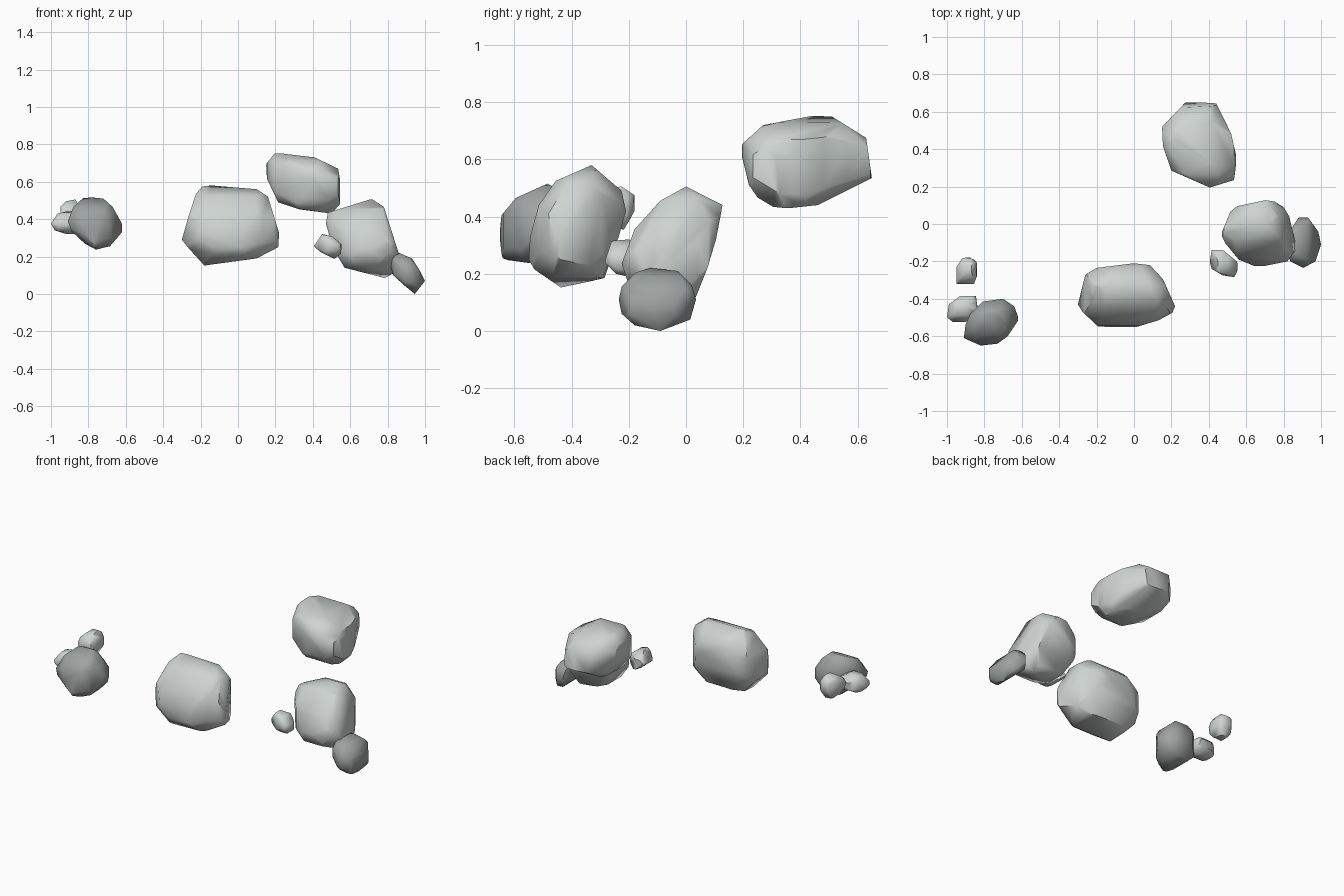
import bpy, bmesh, math
from mathutils import Vector
from mathutils.geometry import convex_hull_2d


def stone(name, rgb):
    m = bpy.data.materials.new(name)
    m.diffuse_color = (*rgb, 1)
    return m


LIGHT = stone("light_stone", (0.62, 0.66, 0.645))
DARK = stone("dark_stone", (0.34, 0.365, 0.36))


def cut(bm, co, no):
    """Slice off everything beyond a plane and cap the opening."""
    r = bmesh.ops.bisect_plane(bm, geom=bm.verts[:] + bm.edges[:] + bm.faces[:], dist=1e-6,
                               plane_co=co, plane_no=no, clear_outer=True)
    edges = [e for e in r['geom_cut'] if isinstance(e, bmesh.types.BMEdge) and e.is_boundary]
    if edges:
        bmesh.ops.edgenet_fill(bm, edges=edges)


def rock(name, mat, front, side, top, k=0.855):
    """Chisel a block to its front (x,z), side (y,z) and top (x,y) outlines."""
    bm = bmesh.new()
    bmesh.ops.create_cube(bm, size=4)
    for pts, (a, b) in ((front, (0, 2)), (side, (1, 2)), (top, (0, 1))):
        ring = [Vector(pts[i]) for i in convex_hull_2d(pts)]
        mid = sum(ring, Vector((0, 0))) / len(ring)
        for p, q in zip(ring, ring[1:] + ring[:1]):
            d = q - p
            n2 = Vector((d.y, -d.x)).normalized()
            if n2.dot(p - mid) < 0:
                n2 = -n2
            co, no = Vector((0, 0, 0)), Vector((0, 0, 0))
            co[a], co[b], no[a], no[b] = p.x, p.y, n2.x, n2.y
            cut(bm, co, no)
    # knock off the eight leftover corners
    lo = Vector([min(v.co[i] for v in bm.verts) for i in range(3)])
    hi = Vector([max(v.co[i] for v in bm.verts) for i in range(3)])
    c, s = (lo + hi) / 2, hi - lo
    planes = []
    for sx in (-1, 1):
        for sy in (-1, 1):
            for sz in (-1, 1):
                n = Vector((sx / s.x, sy / s.y, sz / s.z)).normalized()
                reach = max((v.co - c).dot(n) for v in bm.verts)
                planes.append((c + n * reach * k, n))
    for co, n in planes:
        cut(bm, co, n)
    # clean closed shell
    pts = [v.co.copy() for v in bm.verts]
    bm.free()
    bm = bmesh.new()
    for p in pts:
        bm.verts.new(p)
    bmesh.ops.remove_doubles(bm, verts=bm.verts, dist=0.012)
    r = bmesh.ops.convex_hull(bm, input=bm.verts[:])
    junk = {g for g in r['geom_interior'] + r['geom_unused'] if isinstance(g, bmesh.types.BMVert)}
    bmesh.ops.delete(bm, geom=list(junk), context='VERTS')
    bmesh.ops.recalc_face_normals(bm, faces=bm.faces[:])
    me = bpy.data.meshes.new(name)
    bm.to_mesh(me)
    bm.free()
    me.materials.append(mat)
    ob = bpy.data.objects.new(name, me)
    bpy.context.collection.objects.link(ob)
    bpy.ops.object.select_all(action='DESELECT')
    ob.select_set(True)
    bpy.context.view_layer.objects.active = ob
    bpy.ops.object.shade_smooth_by_angle(angle=math.radians(52))


# large rocks
rock("centre_rock", LIGHT,
     [(-.30, .29), (-.26, .43), (-.225, .535), (-.19, .575), (-.14, .58), (.10, .56), (.16, .52),
      (.19, .42), (.22, .325), (.215, .25), (.10, .19), (-.18, .152), (-.26, .24)],
     [(-.33, .58), (-.225, .49), (-.21, .42), (-.235, .33), (-.285, .185), (-.435, .15),
      (-.53, .215), (-.55, .25), (-.545, .33), (-.515, .44), (-.455, .525)],
     [(-.30, -.43), (-.26, -.27), (-.20, -.235), (0, -.21), (.085, -.22), (.155, -.295), (.22, -.44),
      (.205, -.475), (.13, -.515), (.015, -.55), (-.19, -.55), (-.275, -.47)])
rock("upper_rock", LIGHT,
     [(.15, .695), (.155, .615), (.215, .49), (.33, .452), (.50, .43), (.545, .48), (.545, .615),
      (.535, .67), (.41, .73), (.20, .755)],
     [(.187, .645), (.22, .51), (.25, .467), (.32, .425), (.46, .44), (.65, .535), (.63, .675),
      (.51, .75), (.44, .752), (.27, .72)],
     [(.15, .52), (.155, .415), (.20, .285), (.405, .195), (.535, .235), (.55, .35), (.52, .48),
      (.48, .565), (.44, .645), (.28, .655), (.22, .59)])
rock("right_rock", LIGHT,
     [(.47, .375), (.48, .435), (.715, .508), (.78, .465), (.80, .39), (.84, .27), (.865, .20),
      (.83, .11), (.785, .085), (.57, .14), (.51, .24)],
     [(0, .505), (.128, .44), (.105, .32), (.075, .22), (.035, .12), (0, .085), (-.2, .16),
      (-.225, .235), (-.18, .355), (-.09, .455)],
     [(.465, -.055), (.515, .065), (.55, .095), (.73, .133), (.80, .09), (.83, .04), (.87, -.13),
      (.82, -.20), (.66, -.232), (.56, -.19), (.49, -.105)])

# medium rocks
rock("right_low_rock", DARK,
     [(.81, .16), (.82, .20), (.86, .22), (.93, .19), (.975, .12), (1, .07), (.945, 0),
      (.89, .045), (.83, .1)],
     [(-.235, .11), (-.225, .155), (-.175, .205), (-.125, .22), (-.03, .21), (.02, .16), (.035, .11),
      (.015, .04), (-.09, 0), (-.18, .02), (-.225, .06)],
     [(.88, .035), (.93, .035), (.985, -.04), (1, -.11), (.97, -.20), (.905, -.235), (.835, -.2),
      (.81, -.1), (.825, -.05)], 0.9)
rock("left_rock", DARK,
     [(-.91, .39), (-.89, .335), (-.82, .27), (-.76, .237), (-.685, .255), (-.62, .33), (-.62, .375),
      (-.67, .465), (-.72, .51), (-.82, .52), (-.88, .465)],
     [(-.655, .31), (-.645, .405), (-.595, .465), (-.485, .515), (-.455, .5), (-.405, .42), (-.40, .34),
      (-.45, .26), (-.545, .237), (-.64, .25)],
     [(-.91, -.61), (-.9, -.535), (-.875, -.48), (-.81, -.415), (-.7, -.4), (-.64, -.44),
      (-.615, -.51), (-.675, -.6), (-.73, -.64), (-.82, -.65)])

# pebbles
rock("right_pebble", LIGHT,
     [(.405, .255), (.45, .32), (.51, .305), (.555, .265), (.55, .215), (.515, .187), (.44, .225)],
     [(-.275, .27), (-.26, .315), (-.2, .32), (-.14, .28), (-.14, .21), (-.19, .187), (-.245, .2),
      (-.285, .24)],
     [(.405, -.2), (.415, -.14), (.47, -.135), (.55, -.2), (.56, -.24), (.535, -.285), (.475, -.275),
      (.415, -.24)], 0.9)
rock("left_pebble", LIGHT,
     [(-1, .375), (-.965, .43), (-.9, .445), (-.84, .41), (-.835, .36), (-.87, .32), (-.925, .322),
      (-.98, .34)],
     [(-.525, .37), (-.49, .435), (-.43, .44), (-.385, .4), (-.39, .35), (-.44, .32), (-.5, .33)],
     [(-1, -.5), (-.99, -.43), (-.93, -.385), (-.845, -.385), (-.835, -.455), (-.88, -.52),
      (-.96, -.53)], 0.9)
rock("left_back_pebble", LIGHT,
     [(-.95, .465), (-.92, .495), (-.87, .505), (-.84, .46), (-.84, .41), (-.87, .355), (-.92, .36),
      (-.95, .4)],
     [(-.225, .505), (-.18, .475), (-.18, .42), (-.215, .355), (-.28, .36), (-.325, .41), (-.32, .46),
      (-.27, .5)],
     [(-.955, -.24), (-.92, -.185), (-.885, -.175), (-.84, -.2), (-.835, -.265), (-.855, -.32),
      (-.95, -.32)], 0.9)
